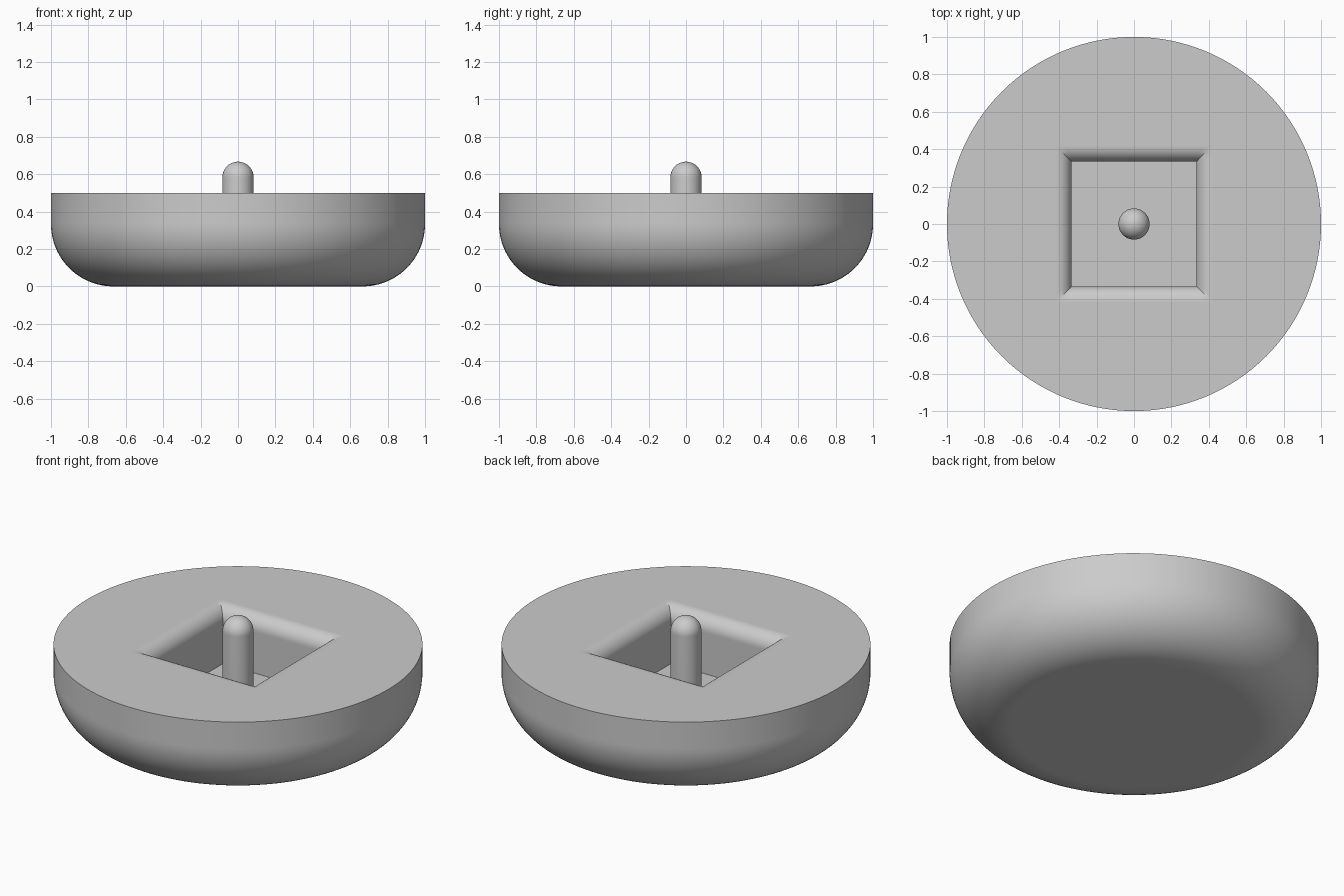
import bpy
import bmesh
from math import sin, cos, pi, radians

cube = bpy.data.objects.get("Cube")
if cube:
    bpy.data.objects.remove(cube, do_unlink=True)

SEGMENTS = 128          # multiple of 8, so square rings get true corners
RADIUS, HEIGHT = 1.0, 0.5
ROUND = 1 / 3           # bottom edge rounding
POCKET, FLOOR = 1 / 3, 1 / 6
LIP = 1 / 12            # rounding of the pocket rim
PIN_RADIUS, PIN_TOP = 1 / 12, 2 / 3
EPS = 0.004             # spacing of support rings

grey = bpy.data.materials.new("light grey")
grey.use_nodes = True
colour = (0.6, 0.6, 0.6, 1)
grey.diffuse_color = colour
grey.node_tree.nodes["Principled BSDF"].inputs["Base Color"].default_value = colour


def circle(r, z):
    angles = [2 * pi * i / SEGMENTS for i in range(SEGMENTS)]
    return [(r * cos(a), r * sin(a), z) for a in angles]


def square(half, z):
    ring = []
    for x, y, _ in circle(1, 0):
        k = half / max(abs(x), abs(y))
        ring.append((x * k, y * k, z))
    return ring


def loft(name, rings):
    """Skin a stack of equal rings and cap both ends."""
    bm = bmesh.new()
    loops = [[bm.verts.new(p) for p in ring] for ring in rings]
    for a, b in zip(loops, loops[1:]):
        for i in range(SEGMENTS):
            j = (i + 1) % SEGMENTS
            bm.faces.new((a[i], a[j], b[j], b[i]))
    bm.faces.new(loops[0][::-1])
    bm.faces.new(loops[-1])
    mesh = bpy.data.meshes.new(name)
    bm.to_mesh(mesh)
    bm.free()
    mesh.materials.append(grey)
    obj = bpy.data.objects.new(name, mesh)
    bpy.context.collection.objects.link(obj)
    bpy.ops.object.select_all(action="DESELECT")
    obj.select_set(True)
    bpy.context.view_layer.objects.active = obj
    bpy.ops.object.shade_smooth_by_angle(angle=radians(30))
    return obj


def quarter(steps):
    return [pi / 2 * i / steps for i in range(steps + 1)]


# Round body: flat base, rounded lower edge, straight side, flat top
body = [circle(RADIUS - ROUND - EPS, 0)]
body += [circle(RADIUS - ROUND + ROUND * sin(a), ROUND - ROUND * cos(a))
         for a in quarter(24)]
body += [circle(RADIUS, ROUND + EPS), circle(RADIUS, HEIGHT)]

# Square pocket sunk into the top, with a rounded rim
body += [square(POCKET + LIP + EPS, HEIGHT)]
body += [square(POCKET + LIP - LIP * sin(a), HEIGHT - LIP + LIP * cos(a))
         for a in quarter(12)]
body += [square(POCKET, HEIGHT - LIP - EPS), square(POCKET, FLOOR)]
loft("round_body", body)

# Dome-topped pin standing on the pocket floor
pin = [circle(PIN_RADIUS, FLOOR - EPS)]
pin += [circle(PIN_RADIUS * cos(a), PIN_TOP - PIN_RADIUS + PIN_RADIUS * sin(a))
        for a in quarter(24)[:-1]]
loft("center_pin", pin)
